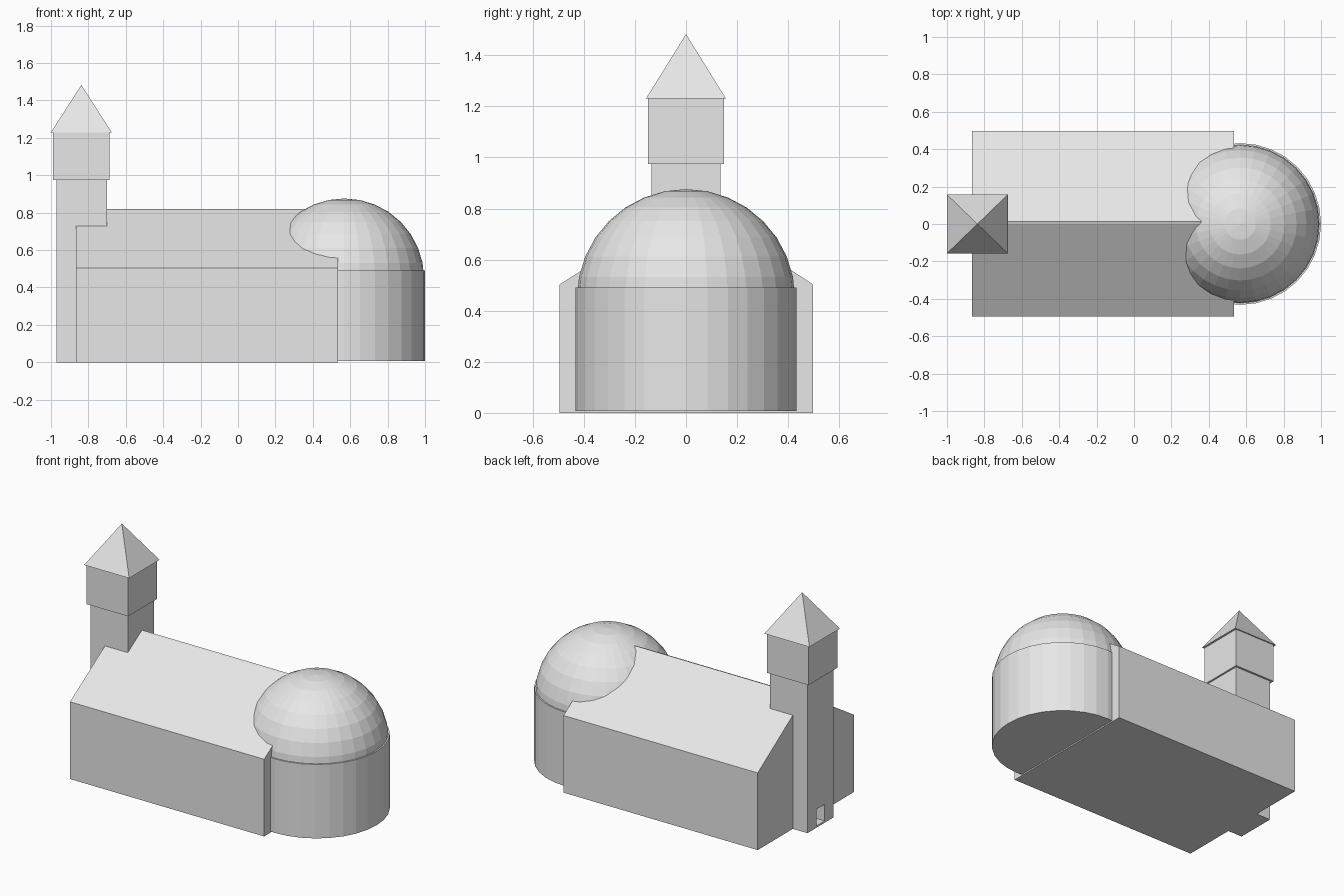
import bpy, bmesh, math

cube = bpy.data.objects.get("Cube")
if cube:
    bpy.data.objects.remove(cube, do_unlink=True)

# Single pale stone colour
STONE = (0.8, 0.8, 0.8, 1)
stone = bpy.data.materials.new("pale stone")
stone.use_nodes = True
stone.diffuse_color = STONE
stone.node_tree.nodes["Principled BSDF"].inputs["Base Color"].default_value = STONE


def finish(name, bm):
    bmesh.ops.recalc_face_normals(bm, faces=bm.faces)
    mesh = bpy.data.meshes.new(name)
    bm.to_mesh(mesh)
    bm.free()
    mesh.materials.append(stone)
    obj = bpy.data.objects.new(name, mesh)
    bpy.context.collection.objects.link(obj)
    return obj


def block(name, x0, x1, half_y, z0, z1):
    bm = bmesh.new()
    bmesh.ops.create_cube(bm, size=1)
    bmesh.ops.scale(bm, vec=(x1 - x0, 2 * half_y, z1 - z0), verts=bm.verts)
    bmesh.ops.translate(bm, vec=((x0 + x1) / 2, 0, (z0 + z1) / 2), verts=bm.verts)
    return finish(name, bm)


# Nave: gabled section with a narrow ridge strip, extruded along x
bm = bmesh.new()
section = [(-0.495, 0), (-0.495, 0.503), (0, 0.815), (0.014, 0.82), (0.497, 0.503), (0.497, 0)]
gable = bm.faces.new([bm.verts.new((-0.865, y, z)) for y, z in section])
ext = bmesh.ops.extrude_face_region(bm, geom=[gable], use_keep_orig=True)
bmesh.ops.translate(bm, vec=(1.4, 0, 0),
                    verts=[g for g in ext["geom"] if isinstance(g, bmesh.types.BMVert)])
finish("nave", bm)

# Tower shaft with a small doorway recess in its outer face
tower = block("tower_shaft", -0.97, -0.70, 0.135, 0, 0.98)
cutter = block("doorway_cutter", -1.02, -0.87, 0.043, 0.012, 0.12)
cutter.hide_render = True
cutter.hide_viewport = True
cut = tower.modifiers.new("doorway", 'BOOLEAN')
cut.operation = 'DIFFERENCE'
cut.solver = 'EXACT'
cut.object = cutter

# Belfry and pyramid spire
block("belfry", -0.988, -0.688, 0.149, 0.975, 1.23)
bm = bmesh.new()
base = [bm.verts.new((-0.8375 + 0.1625 * sx, 0.157 * sy, 1.23))
        for sx, sy in ((-1, -1), (1, -1), (1, 1), (-1, 1))]
tip = bm.verts.new((-0.8375, 0, 1.483))
bm.faces.new(base)
for i in range(4):
    bm.faces.new((base[i], base[(i + 1) % 4], tip))
finish("spire", bm)

# Round apse wall
bm = bmesh.new()
bmesh.ops.create_cone(bm, cap_ends=True, segments=32, radius1=0.432, radius2=0.432, depth=0.482)
bmesh.ops.translate(bm, vec=(0.568, 0, 0.249), verts=bm.verts)
finish("apse_wall", bm)

# Faceted dome: a sphere whose lower part is hidden inside the wall
bm = bmesh.new()
bmesh.ops.create_uvsphere(bm, u_segments=32, v_segments=16, radius=0.427)
bmesh.ops.translate(bm, vec=(0.568, 0, 0.449), verts=bm.verts)
bmesh.ops.bisect_plane(bm, geom=bm.verts[:] + bm.edges[:] + bm.faces[:],
                       plane_co=(0, 0, 0.46), plane_no=(0, 0, 1), clear_inner=True)
bmesh.ops.holes_fill(bm, edges=[e for e in bm.edges if e.is_boundary], sides=0)
finish("dome", bm)
